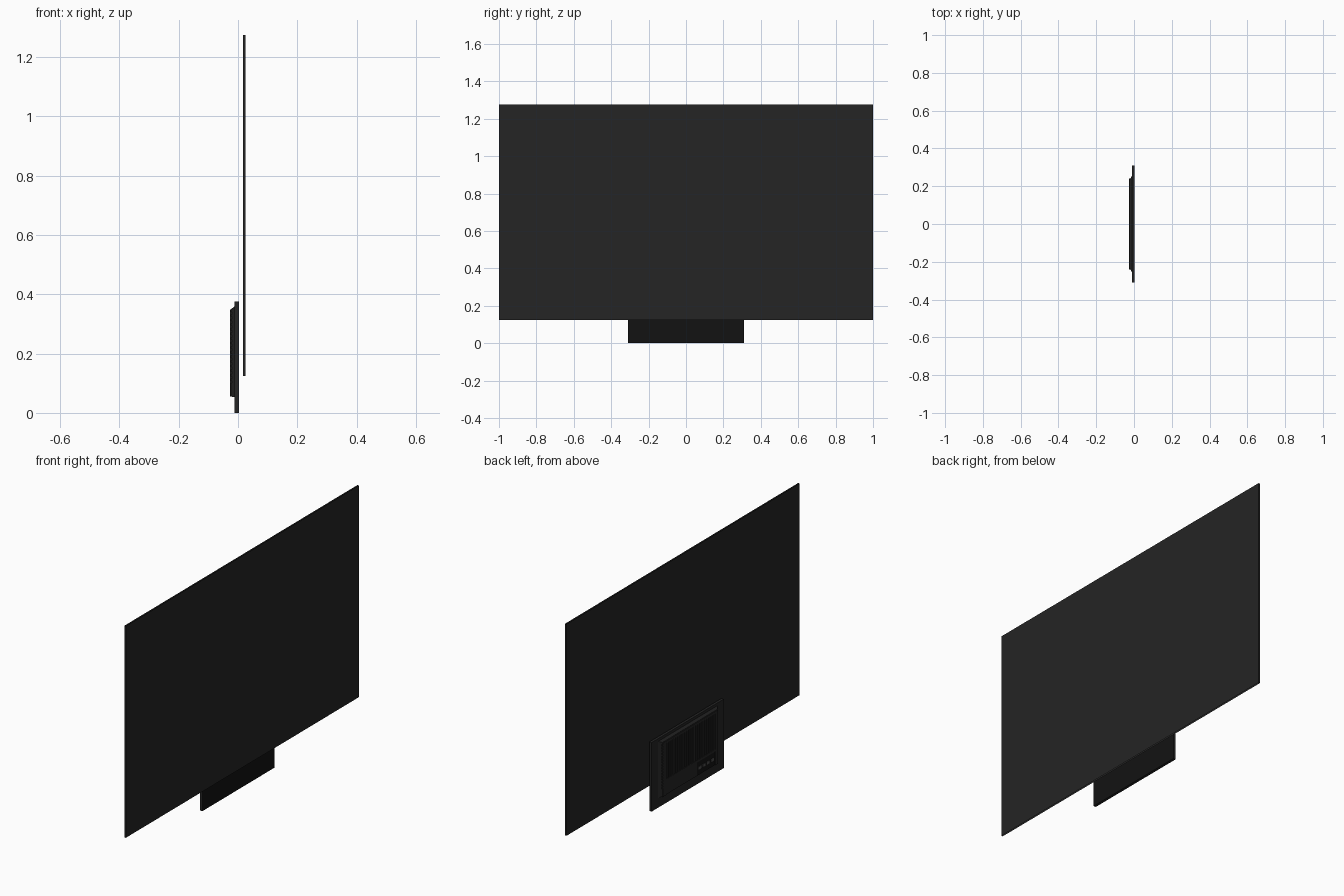
import bpy, bmesh

if "Cube" in bpy.data.objects:
    bpy.data.objects.remove(bpy.data.objects["Cube"])


def material(name, v):
    m = bpy.data.materials.new(name)
    m.diffuse_color = (v, v, v, 1)
    m.use_nodes = True
    m.node_tree.nodes["Principled BSDF"].inputs["Base Color"].default_value = m.diffuse_color
    return m


SCREEN = material("screen_black", 0.018)
GLOSS = material("stand_black", 0.006)
HOUSING = material("housing_grey", 0.018)
RECESS = material("recess_black", 0.007)
METAL = material("socket_grey", 0.08)


def finish(name, bm, mat):
    bmesh.ops.recalc_face_normals(bm, faces=bm.faces)
    me = bpy.data.meshes.new(name)
    bm.to_mesh(me)
    bm.free()
    me.materials.append(mat)
    ob = bpy.data.objects.new(name, me)
    bpy.context.collection.objects.link(ob)
    return ob


def add_block(bm, x0, x1, y0, y1, z0, z1, inset=(0, 0, 0)):
    """Box from x0 (outer, rear) to x1; inset = (sides, bottom, top) taper of the rear face."""
    s, b, t = inset
    rear = [(x0, y0 + s, z0 + b), (x0, y1 - s, z0 + b), (x0, y1 - s, z1 - t), (x0, y0 + s, z1 - t)]
    front = [(x1, y0, z0), (x1, y1, z0), (x1, y1, z1), (x1, y0, z1)]
    r = [bm.verts.new(p) for p in rear]
    f = [bm.verts.new(p) for p in front]
    faces = [bm.faces.new(r), bm.faces.new(f[::-1])]
    for i in range(4):
        j = (i + 1) % 4
        faces.append(bm.faces.new((r[i], f[i], f[j], r[j])))
    return faces


def block(name, mat, *args, **kw):
    bm = bmesh.new()
    add_block(bm, *args, **kw)
    return finish(name, bm, mat)


# Thin display panel, open along its top and bottom edges
bm = bmesh.new()
faces = add_block(bm, 0.017, 0.026, -1, 1, 0.125, 1.275)
bmesh.ops.delete(bm, geom=[faces[2], faces[4]], context='FACES')
finish("display_panel", bm, SCREEN)

# Upright stand plate, glossy on the front and grey on the rear
plate = block("stand_plate", HOUSING, -0.011, 0.003, -0.31, 0.31, 0, 0.375)
plate.data.materials.append(GLOSS)
for p in plate.data.polygons:
    if p.normal.x > 0.5:
        p.material_index = 1

# Tapered electronics housing on the rear of the plate
block("rear_housing", HOUSING, -0.023, -0.011, -0.255, 0.255, 0.053, 0.36, inset=(0.02, 0.002, 0.01))

# Raised border around the vents
bm = bmesh.new()
for y0, y1, z0, z1 in [(0.205, 0.235, 0.055, 0.348), (-0.235, -0.215, 0.055, 0.348),
                       (-0.215, 0.205, 0.335, 0.348), (-0.215, 0.205, 0.13, 0.142)]:
    add_block(bm, -0.0265, -0.022, y0, y1, z0, z1)
finish("vent_border", bm, HOUSING)

# Dark vent backing and upright slats
block("vent_backing", RECESS, -0.0235, -0.022, -0.215, 0.205, 0.142, 0.335)
bm = bmesh.new()
count = 22
for i in range(count):
    y = -0.205 + i * 0.4 / (count - 1)
    add_block(bm, -0.0262, -0.023, y - 0.0055, y + 0.0055, 0.142, 0.335, inset=(0.001, 0, 0))
finish("vent_slats", bm, HOUSING)

# Smooth lower cover
block("lower_cover", HOUSING, -0.0262, -0.022, -0.06, 0.205, 0.057, 0.13, inset=(0.002, 0.002, 0))

# Socket bay with its row of sockets
block("socket_bay", RECESS, -0.0235, -0.022, -0.215, -0.06, 0.057, 0.13)
bm = bmesh.new()
for i in range(4):
    y = -0.192 + i * 0.036
    add_block(bm, -0.0255, -0.023, y - 0.011, y + 0.011, 0.085, 0.1)
finish("sockets", bm, METAL)

# Small horizontal ribs down both side edges of the housing
bm = bmesh.new()
for side in (-1, 1):
    for i in range(16):
        z = 0.1 + i * 0.0155
        y0, y1 = sorted((side * 0.23, side * 0.24))
        add_block(bm, -0.0255, -0.015, y0, y1, z, z + 0.008)
finish("side_ribs", bm, HOUSING)
